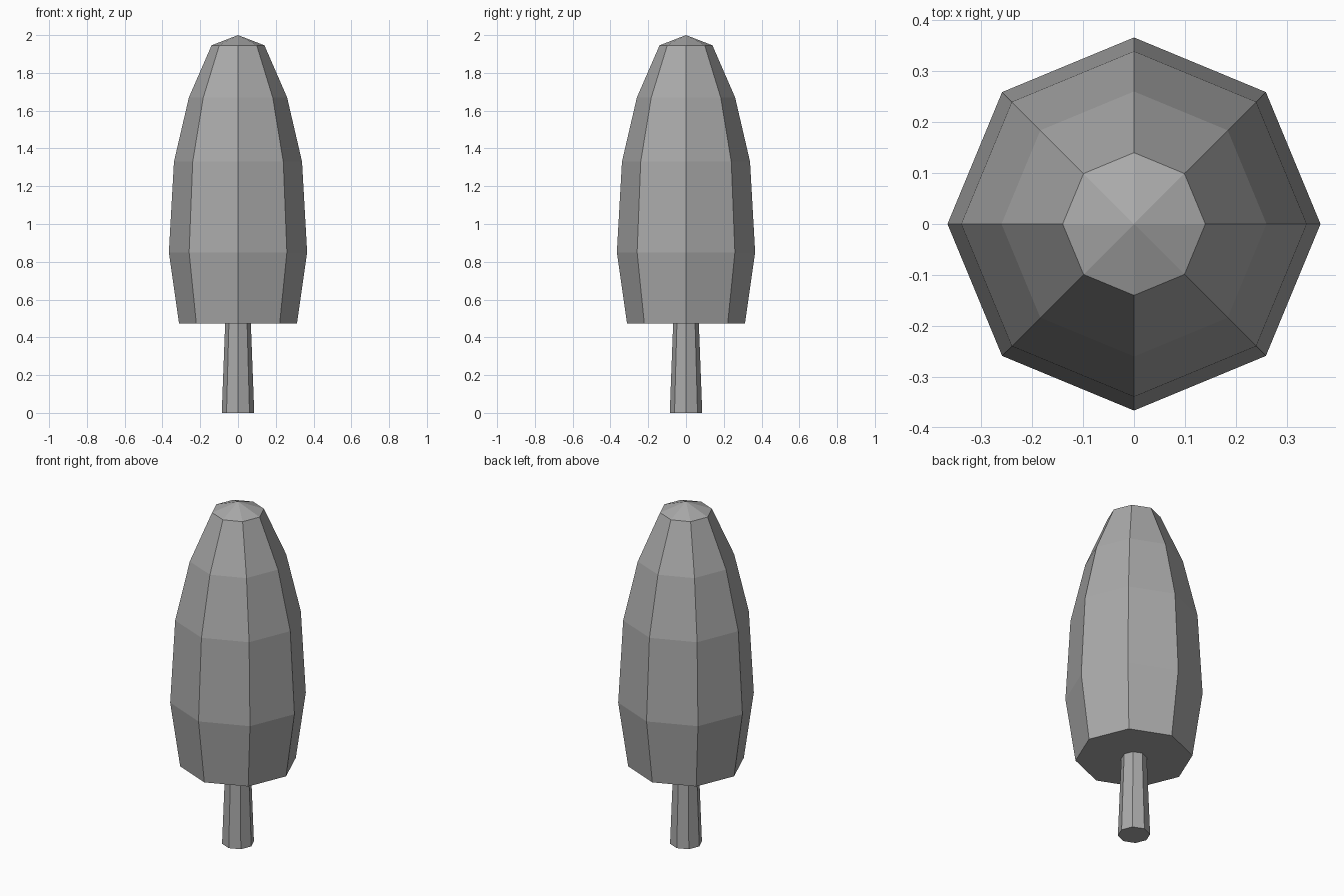
import bpy
import bmesh
from math import cos, sin, tau

cube = bpy.data.objects.get("Cube")
if cube:
    bpy.data.objects.remove(cube, do_unlink=True)

SIDES = 8


def make_material(name, color):
    mat = bpy.data.materials.new(name)
    mat.use_nodes = True
    mat.diffuse_color = color
    mat.node_tree.nodes["Principled BSDF"].inputs["Base Color"].default_value = color
    return mat


def lathe(name, profile, mat, tip=None):
    """Flat-faced solid from (radius, height) rings, closed by a cap or a tip."""
    bm = bmesh.new()
    rings = [[bm.verts.new((r * cos(tau * i / SIDES), r * sin(tau * i / SIDES), z))
              for i in range(SIDES)] for r, z in profile]
    for low, high in zip(rings, rings[1:]):
        for i in range(SIDES):
            j = (i + 1) % SIDES
            bm.faces.new((low[i], low[j], high[j], high[i]))
    bm.faces.new(rings[0][::-1])
    top = rings[-1]
    if tip is None:
        bm.faces.new(top)
    else:
        apex = bm.verts.new((0, 0, tip))
        for i in range(SIDES):
            bm.faces.new((top[i], top[(i + 1) % SIDES], apex))
    bmesh.ops.recalc_face_normals(bm, faces=bm.faces)
    mesh = bpy.data.meshes.new(name)
    bm.to_mesh(mesh)
    bm.free()
    mesh.materials.append(mat)
    obj = bpy.data.objects.new(name, mesh)
    bpy.context.collection.objects.link(obj)
    return obj


grey = make_material("plain grey", (0.4, 0.4, 0.4, 1))

# Tapered trunk
lathe("trunk", [(0.086, 0), (0.068, 0.475)], grey)

# Tall rounded foliage with a shallow pointed top
lathe("foliage", [(0.312, 0.472), (0.366, 0.85), (0.339, 1.33),
                  (0.26, 1.67), (0.14, 1.946)], grey, tip=2.0)
